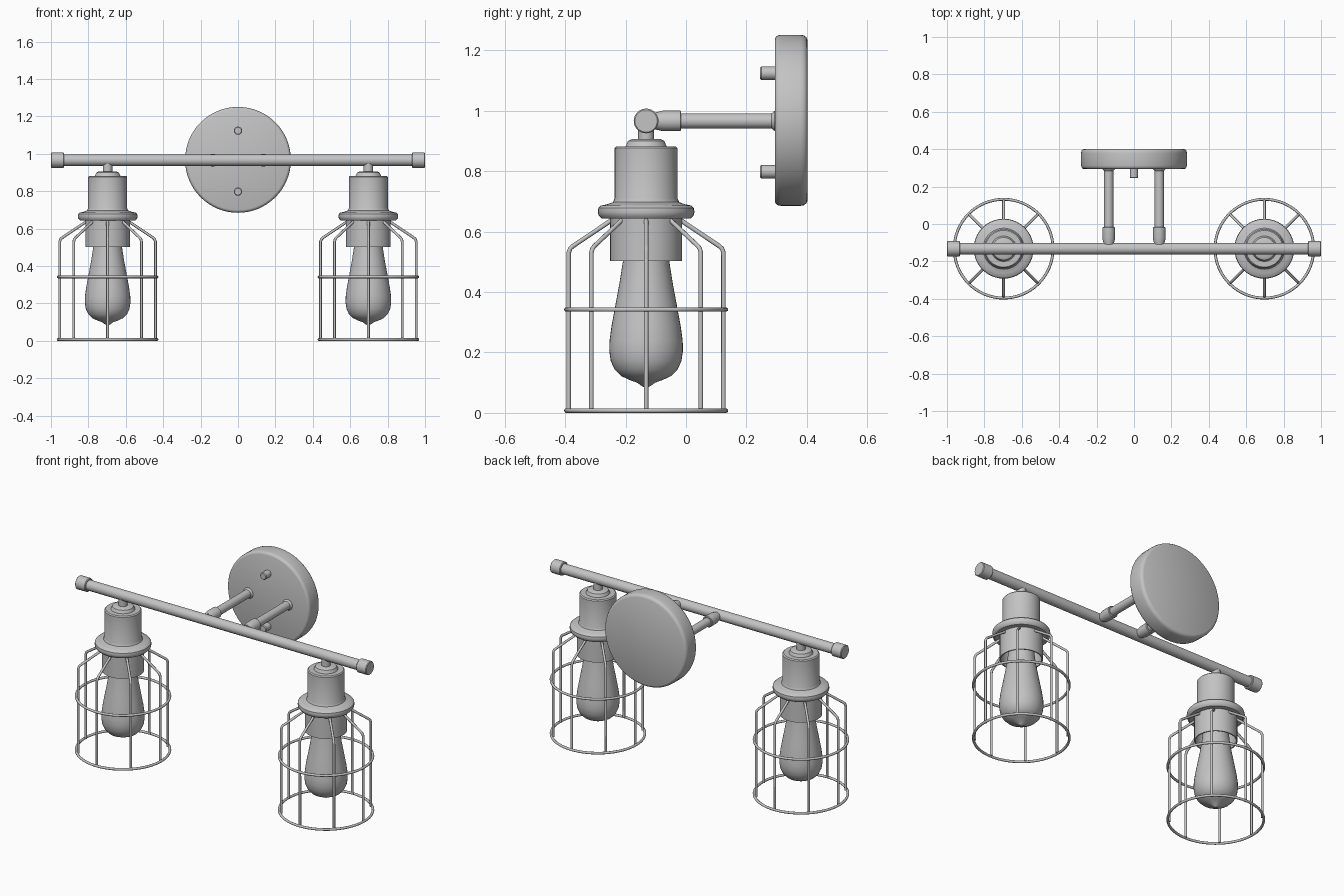
import bpy, bmesh, math
from mathutils import Vector, Matrix

if "Cube" in bpy.data.objects:
    bpy.data.objects.remove(bpy.data.objects["Cube"])

metal = bpy.data.materials.new("grey metal")
metal.diffuse_color = (0.55, 0.55, 0.55, 1)
metal.use_nodes = True
metal.node_tree.nodes["Principled BSDF"].inputs["Base Color"].default_value = metal.diffuse_color

BAR_Y, BAR_Z = -0.132, 0.966


def finish(ob, angle=35):
    ob.data.materials.clear()
    ob.data.materials.append(metal)
    bpy.ops.object.select_all(action='DESELECT')
    ob.select_set(True)
    bpy.context.view_layer.objects.active = ob
    bpy.ops.object.shade_smooth_by_angle(angle=math.radians(angle))
    return ob


def lathe(name, profile, origin, axis=(0, 0, 1), sides=40):
    """Revolve (radius, height) points around an axis through origin."""
    bm = bmesh.new()
    rings = []
    for r, h in profile:
        if r < 1e-5:
            rings.append([bm.verts.new((0, 0, h))])
        else:
            rings.append([bm.verts.new((r * math.cos(2 * math.pi * i / sides),
                                        r * math.sin(2 * math.pi * i / sides), h))
                          for i in range(sides)])
    for a, b in zip(rings, rings[1:]):
        for i in range(sides):
            j = (i + 1) % sides
            quad = [a[i % len(a)], a[j % len(a)], b[j % len(b)], b[i % len(b)]]
            bm.faces.new(list(dict.fromkeys(quad)))
    bmesh.ops.recalc_face_normals(bm, faces=bm.faces)
    rot = Vector((0, 0, 1)).rotation_difference(Vector(axis)).to_matrix().to_4x4()
    bm.transform(Matrix.Translation(origin) @ rot)
    me = bpy.data.meshes.new(name)
    bm.to_mesh(me)
    bm.free()
    ob = bpy.data.objects.new(name, me)
    bpy.context.collection.objects.link(ob)
    return finish(ob)


def rod(name, r, length, origin, axis, bevel=0.0, sides=28):
    b = bevel
    pts = [(0, 0), (r - b, 0), (r, b), (r, length - b), (r - b, length), (0, length)]
    if b == 0:
        pts = [(0, 0), (r, 0), (r, length), (0, length)]
    return lathe(name, pts, origin, axis, sides)


# Wall plate with rounded rims
lathe("wall_plate", [(0, 0), (0.268, 0), (0.276, 0.003), (0.281, 0.01), (0.283, 0.02),
                     (0.283, 0.085), (0.281, 0.096), (0.275, 0.104), (0.266, 0.108),
                     (0, 0.108)], (0, 0.294, BAR_Z + 0.002), (0, 1, 0), 64)
for label, z in (("upper", 1.124), ("lower", 0.798)):
    rod(label + "_screw", 0.022, 0.055, (0, 0.245, z), (0, 1, 0), 0.004, 20)

# Long bar with end caps
rod("cross_bar", 0.031, 1.9, (-0.95, BAR_Y, BAR_Z), (1, 0, 0))

# Bulb, socket and wire profiles, heights measured from the floor
socket = [(0, 0.906), (0.048, 0.906), (0.06, 0.9), (0.068, 0.882), (0.098, 0.882),
          (0.104, 0.876), (0.104, 0.71), (0.11, 0.697), (0.13, 0.69), (0.15, 0.686),
          (0.158, 0.678), (0.16, 0.665), (0.157, 0.653), (0.147, 0.643), (0, 0.643)]
sleeve = [(0.119, 0.65), (0.119, 0.502), (0.112, 0.502), (0.112, 0.65)]
bulb = [(0.066, 0.6), (0.077, 0.5), (0.088, 0.43), (0.101, 0.36), (0.114, 0.29),
        (0.121, 0.24), (0.122, 0.205), (0.117, 0.172), (0.104, 0.143), (0.083, 0.122),
        (0.055, 0.109), (0.03, 0.1), (0.016, 0.09), (0.006, 0.084), (0, 0.083)]
wire = [(0.1, 0.648), (0.118, 0.635), (0.242, 0.552), (0.251, 0.544), (0.256, 0.53),
        (0.256, 0.007)]

for side, s in (("left", -1), ("right", 1)):
    rod(side + "_end_cap", 0.041, 0.07, (s * 0.93, BAR_Y, BAR_Z), (s, 0, 0), 0.004)

    # Arm from the bar to the plate, with its collar
    rod(side + "_arm", 0.025, 0.41, (s * 0.135, -0.11, BAR_Z), (0, 1, 0))
    lathe(side + "_arm_collar", [(0, 0), (0.027, 0), (0.034, 0.03), (0.034, 0.087),
                                 (0.03, 0.09), (0, 0.09)],
          (s * 0.135, -0.106, BAR_Z), (0, 1, 0), 28)
    lathe(side + "_arm_base", [(0.025, 0), (0.033, 0.01), (0.033, 0.012)],
          (s * 0.135, 0.283, BAR_Z), (0, 1, 0), 28)

    # Lamp: stem, socket, sleeve and bulb
    base = (s * 0.697, BAR_Y, 0)
    rod(side + "_stem", 0.026, 0.07, (base[0], BAR_Y, 0.89), (0, 0, 1))
    lathe(side + "_socket", socket, base)
    lathe(side + "_bulb_sleeve", sleeve + sleeve[:1], base)
    lathe(side + "_bulb", bulb, base)

    # Cage: eight bent wires and two hoops
    cu = bpy.data.curves.new(side + "_cage_wires", 'CURVE')
    cu.dimensions = '3D'
    cu.bevel_depth = 0.0075
    cu.bevel_resolution = 2
    cu.use_fill_caps = True
    for k in range(8):
        a = k * math.pi / 4
        sp = cu.splines.new('POLY')
        sp.points.add(len(wire) - 1)
        for p, (r, z) in zip(sp.points, wire):
            p.co = (base[0] + r * math.cos(a), BAR_Y + r * math.sin(a), z, 1)
    ob = bpy.data.objects.new(side + "_cage_wires", cu)
    bpy.context.collection.objects.link(ob)
    bpy.ops.object.select_all(action='DESELECT')
    ob.select_set(True)
    bpy.context.view_layer.objects.active = ob
    bpy.ops.object.convert(target='MESH')
    finish(bpy.context.view_layer.objects.active, 60)
    for label, z in (("middle", 0.342), ("bottom", 0.0075)):
        bpy.ops.mesh.primitive_torus_add(location=(base[0], BAR_Y, z), major_radius=0.264,
                                         minor_radius=0.0075, major_segments=64,
                                         minor_segments=10)
        hoop = bpy.context.object
        hoop.name = side + "_" + label + "_hoop"
        finish(hoop, 60)
